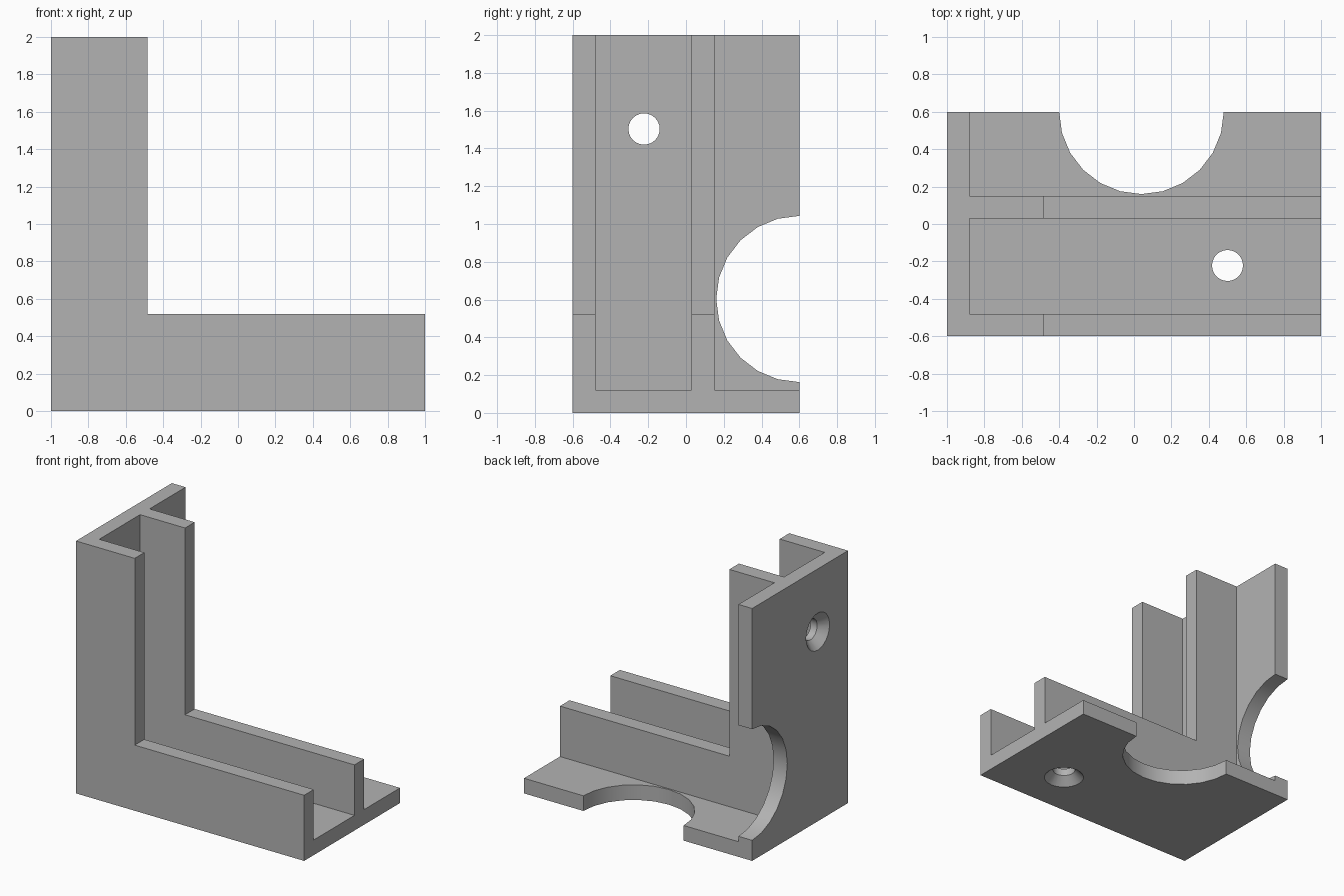
import bpy, bmesh, math
from mathutils import Matrix

cube = bpy.data.objects.get("Cube")
if cube:
    bpy.data.objects.remove(cube, do_unlink=True)

grey = bpy.data.materials.new("plain grey")
grey.use_nodes = True
grey.diffuse_color = (0.45, 0.45, 0.45, 1)
grey.node_tree.nodes["Principled BSDF"].inputs["Base Color"].default_value = (0.45, 0.45, 0.45, 1)


def make_object(name, bm):
    bmesh.ops.recalc_face_normals(bm, faces=bm.faces)
    mesh = bpy.data.meshes.new(name)
    bm.to_mesh(mesh)
    bm.free()
    mesh.materials.append(grey)
    obj = bpy.data.objects.new(name, mesh)
    bpy.context.collection.objects.link(obj)
    return obj


def prism(name, profile, y0, y1):
    """Extrude an (x, z) outline from y0 to y1."""
    bm = bmesh.new()
    face = bm.faces.new([bm.verts.new((x, y0, z)) for x, z in profile])
    side = bmesh.ops.extrude_face_region(bm, geom=[face])["geom"]
    verts = [g for g in side if isinstance(g, bmesh.types.BMVert)]
    bmesh.ops.translate(bm, verts=verts, vec=(0, y1 - y0, 0))
    return make_object(name, bm)


def lathe(name, rings, centre, along_x=False, sides=24):
    """Closed round solid from (radius, height) rings, around z or x."""
    bm = bmesh.new()
    loops = []
    for r, h in rings:
        loops.append([bm.verts.new((r * math.cos(a), r * math.sin(a), h))
                      for a in (math.tau * i / sides for i in range(sides))])
    for low, high in zip(loops, loops[1:]):
        for i in range(sides):
            j = (i + 1) % sides
            bm.faces.new((low[i], low[j], high[j], high[i]))
    bm.faces.new(loops[0])
    bm.faces.new(loops[-1])
    turn = Matrix.Rotation(math.pi / 2, 4, 'Y') if along_x else Matrix()
    bm.transform(Matrix.Translation(centre) @ turn)
    return make_object(name, bm)


def box_outline(x0, x1, z0, z1):
    return [(x0, z0), (x1, z0), (x1, z1), (x0, z1)]


# Solid corner block, L-shaped from the front
bracket = prism("corner_bracket", [(-1, 0), (1, 0), (1, 0.52), (-0.485, 0.52),
                                   (-0.485, 2), (-1, 2)], -0.6, 0.6)

# Channel between the two ribs, and the open step behind the rear rib
cutters = [
    prism("channel_cutter", box_outline(-0.88, 1.2, 0.12, 2.2), -0.48, 0.03),
    prism("rear_step_cutter", box_outline(-0.88, 1.2, 0.12, 2.2), 0.15, 0.8),
]

# Half-round cutouts in the rear edges of the base and the upright
disc = [(0.44, -0.1), (0.44, 0.2)]
cutters += [
    lathe("base_round_cutter", disc, (0.04, 0.6, 0)),
    lathe("upright_round_cutter", disc, (-1, 0.6, 0.603), True),
]

# Screw holes, countersunk from the outside
screw = [(0.197, -0.05), (0.083, 0.064), (0.083, 0.2)]
cutters += [
    lathe("base_screw_cutter", screw, (0.5, -0.222, 0)),
    lathe("upright_screw_cutter", screw, (-1, -0.222, 1.503), True),
]

# Cut everything out, then drop the cutters
bpy.context.view_layer.objects.active = bracket
for cutter in cutters:
    mod = bracket.modifiers.new(cutter.name, 'BOOLEAN')
    mod.operation = 'DIFFERENCE'
    mod.solver = 'EXACT'
    mod.object = cutter
    bpy.ops.object.modifier_apply(modifier=mod.name)
    bpy.data.objects.remove(cutter, do_unlink=True)

# Smooth round walls, sharp corners
for obj in bpy.context.selected_objects:
    obj.select_set(False)
bracket.select_set(True)
bpy.ops.object.shade_smooth_by_angle(angle=math.radians(30))
